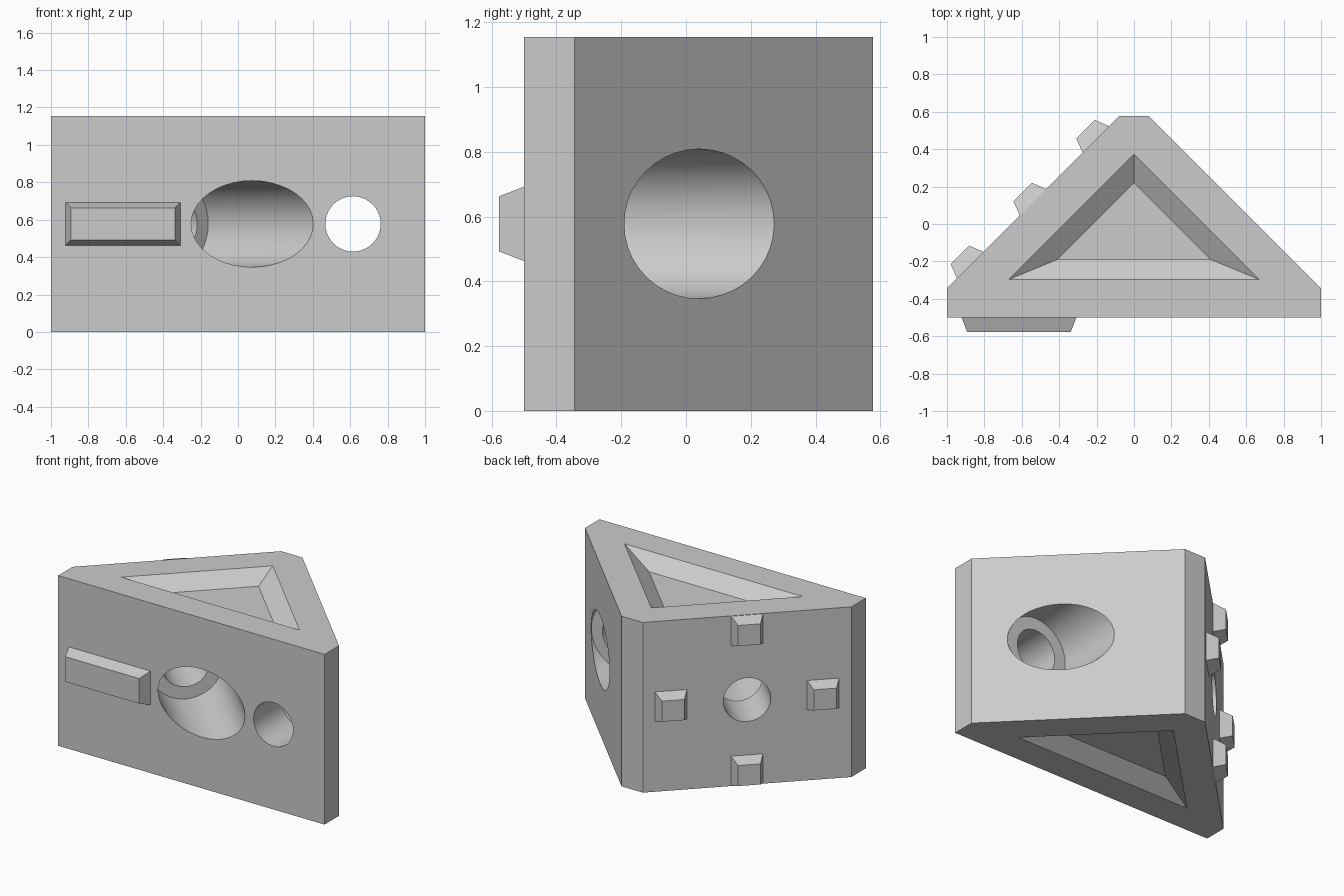
import bpy, bmesh
from mathutils import Vector, Matrix

if "Cube" in bpy.data.objects:
    bpy.data.objects.remove(bpy.data.objects["Cube"], do_unlink=True)

H = 1.155          # block height
MID = H / 2
UP = Vector((0, 0, 1))

grey = bpy.data.materials.new("plain_grey")
grey.use_nodes = True
colour = (0.6, 0.6, 0.6, 1)
grey.diffuse_color = colour
grey.node_tree.nodes["Principled BSDF"].inputs["Base Color"].default_value = colour


def finish(name, bm):
    bmesh.ops.recalc_face_normals(bm, faces=bm.faces)
    mesh = bpy.data.meshes.new(name)
    bm.to_mesh(mesh)
    bm.free()
    mesh.materials.append(grey)
    obj = bpy.data.objects.new(name, mesh)
    bpy.context.collection.objects.link(obj)
    return obj


def loft(name, start, end):
    """Closed solid between two matching polygons."""
    bm = bmesh.new()
    a = [bm.verts.new(p) for p in start]
    b = [bm.verts.new(p) for p in end]
    bm.faces.new(a)
    bm.faces.new(b)
    for i in range(len(a)):
        j = (i + 1) % len(a)
        bm.faces.new((a[i], a[j], b[j], b[i]))
    return finish(name, bm)


def rod(name, p, q, radius):
    """Cylinder from p to q."""
    p, q = Vector(p), Vector(q)
    axis = q - p
    bm = bmesh.new()
    spin = axis.to_track_quat('Z', 'Y').to_matrix().to_4x4()
    bmesh.ops.create_cone(bm, cap_ends=True, segments=40, radius1=radius, radius2=radius,
                          depth=axis.length, matrix=Matrix.Translation((p + q) / 2) @ spin)
    return finish(name, bm)


def peg(name, centre, along, out, half_w, half_h, taper=0.03, height=0.077):
    """Tapered key standing on a side face."""
    corners = ((-1, -1), (1, -1), (1, 1), (-1, 1))

    def ring(shrink, lift):
        return [centre + along * (s * (half_w - shrink)) + UP * (t * (half_h - shrink))
                + out * lift for s, t in corners]
    return loft(name, ring(0, 0), ring(taper, height))


# Triangular block with blunted corners
half = [(1, -0.5), (1, -0.345), (0.08, 0.577)]
outline = half + [(-x, y) for x, y in reversed(half)]
block = loft("wedge_block", [(x, y, 0) for x, y in outline], [(x, y, H) for x, y in outline])

# Sloped triangular recesses, top and bottom
rim = [(-0.67, -0.297), (0.67, -0.297), (0, 0.373)]
floor = [(-0.41, -0.19), (0.41, -0.19), (0, 0.22)]
over = [(2 * r[0] - f[0], 2 * r[1] - f[1]) for r, f in zip(rim, floor)]
depth = 0.08
cutters = []
for level, way in ((H, 1), (0, -1)):
    cutters.append(loft("recess_cutter", [(x, y, level - way * depth) for x, y in floor],
                        [(x, y, level + way * depth) for x, y in over]))

# Counterbored screw holes: one straight, one square to the sloped left-hand face
slope_mid = Vector((-0.54, 0.116, MID))
along = Vector((1, 1, 0)).normalized()
out = Vector((-1, 1, 0)).normalized()
front_mid = Vector((0.615, -0.5, MID))
back = Vector((0, 1, 0))
wall, bore, head = 0.307, 0.148, 0.231
for base, inward in ((slope_mid, -out), (front_mid, back)):
    cutters.append(rod("screw_cutter", base - inward * 0.1, base + inward * (wall + 0.1), bore))
    cutters.append(rod("head_cutter", base + inward * wall, base + inward * 1.4, head))

# Cut the block
bpy.context.view_layer.objects.active = block
for cutter in cutters:
    cutter.hide_render = True
    mod = block.modifiers.new("cut", 'BOOLEAN')
    mod.operation = 'DIFFERENCE'
    mod.solver = 'EXACT'
    mod.object = cutter
    bpy.ops.object.modifier_apply(modifier=mod.name)
for cutter in cutters:
    bpy.data.objects.remove(cutter, do_unlink=True)

# Long key on the front face
peg("front_key", Vector((-0.615, -0.5, MID)), Vector((1, 0, 0)), -back, 0.307, 0.115)

# Four square pegs around the hole in the sloped face
reach = 0.475
for name, shift in (("back_peg", along), ("front_peg", -along), ("top_peg", UP), ("bottom_peg", -UP)):
    peg(name, slope_mid + shift * reach, along, out, 0.1, 0.1)

# Smooth bores, crisp edges
bpy.ops.object.select_all(action='DESELECT')
block.select_set(True)
bpy.context.view_layer.objects.active = block
bpy.ops.object.shade_smooth_by_angle(angle=0.5)
